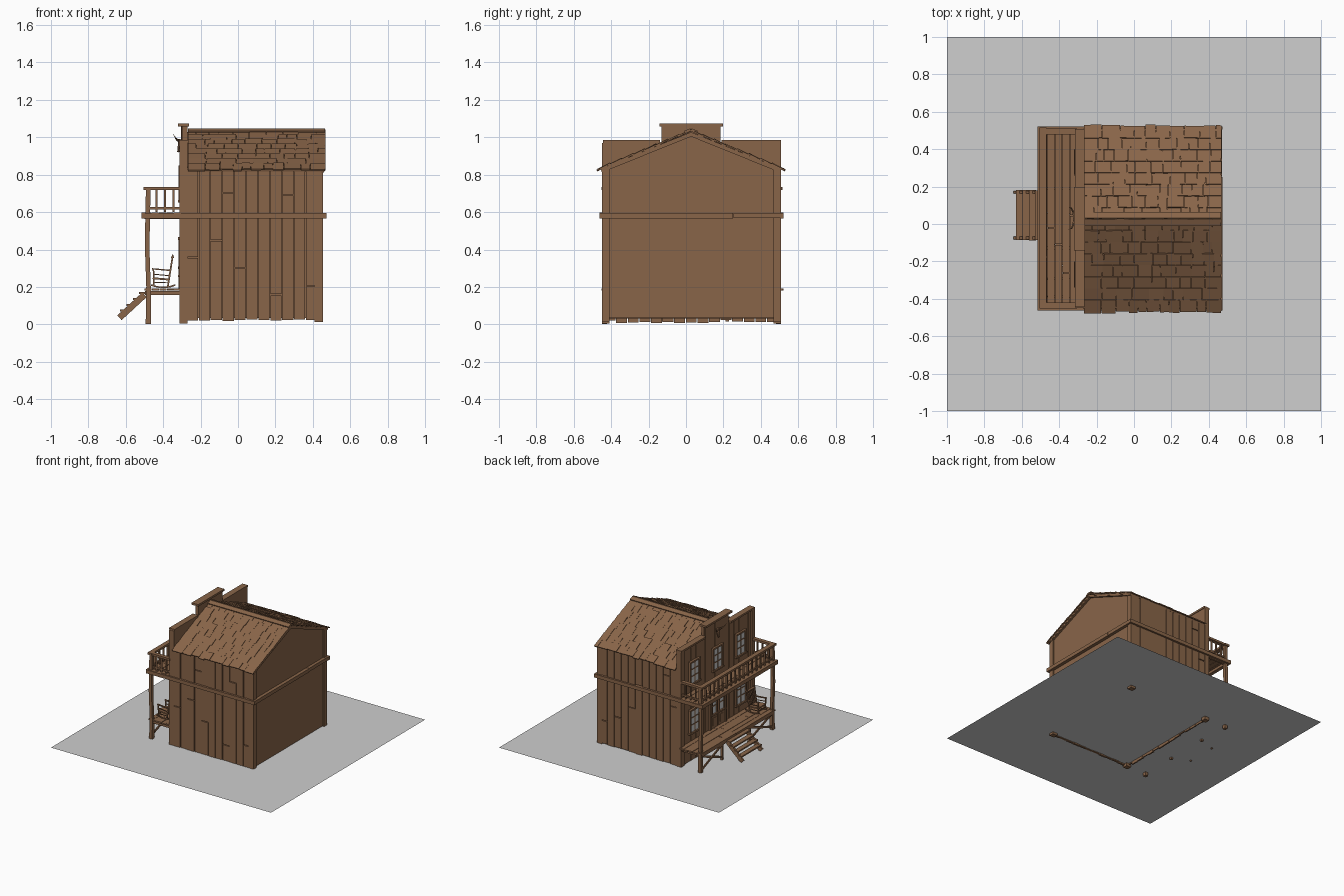
import bpy, bmesh, math, random
from mathutils import Vector, Matrix, Euler

if "Cube" in bpy.data.objects:
    bpy.data.objects.remove(bpy.data.objects["Cube"])

random.seed(4)
R = random.uniform


def mat(name, r, g, b):
    m = bpy.data.materials.new(name)
    m.diffuse_color = (r, g, b, 1)
    m.use_nodes = True
    m.node_tree.nodes["Principled BSDF"].inputs["Base Color"].default_value = m.diffuse_color
    return m


WOOD = mat("brown wood", .25, .13, .066)
GREY = mat("pale grey", .62, .62, .62)


def finish(name, bm, m):
    bmesh.ops.recalc_face_normals(bm, faces=bm.faces[:])
    me = bpy.data.meshes.new(name)
    bm.to_mesh(me)
    bm.free()
    me.materials.append(m)
    ob = bpy.data.objects.new(name, me)
    bpy.context.collection.objects.link(ob)
    return ob


def box(bm, x0, x1, y0, y1, z0, z1, rot=(0, 0, 0)):
    M = Matrix.Translation(((x0+x1)/2, (y0+y1)/2, (z0+z1)/2)) @ Euler(rot).to_matrix().to_4x4()
    bmesh.ops.create_cube(bm, size=1, matrix=M @ Matrix.Diagonal((x1-x0, y1-y0, z1-z0, 1)))


def beam(bm, a, b, w, h=None):
    a, b = Vector(a), Vector(b)
    M = Matrix.Translation((a+b)/2) @ (b-a).to_track_quat('Z', 'Y').to_matrix().to_4x4()
    bmesh.ops.create_cube(bm, size=1, matrix=M @ Matrix.Diagonal((w, h or w, (b-a).length, 1)))


def part(name, boxes, m=WOOD):
    bm = bmesh.new()
    for b in boxes:
        box(bm, *b)
    return finish(name, bm, m)


CY = .03  # centre line of the house

# ground plate
bm = bmesh.new()
bmesh.ops.create_grid(bm, x_segments=1, y_segments=1, size=1, matrix=Matrix.Translation((0, 0, .03)))
finish("ground_plate", bm, GREY)

# house core: gabled profile extruded along x
bm = bmesh.new()
prof = [(-.432, .035), (.492, .035), (.492, .835), (CY-.005, 1.025), (-.432, .835)]
f = bm.faces.new([bm.verts.new((-.28, y, z)) for y, z in prof])
ext = bmesh.ops.extrude_face_region(bm, geom=[f])
bmesh.ops.translate(bm, vec=(.725, 0, 0), verts=[v for v in ext['geom'] if isinstance(v, bmesh.types.BMVert)])
finish("house_core", bm, WOOD)


# vertical side planks with random butt joints
def spans(z0, z1):
    if random.random() < .5:
        c = R(.1, .75)
        return [(z0, c-.003), (c+.003, z1)]
    return [(z0, z1)]


for name, y0, y1, zb in (("near_side_planks", -.446, -.43, .022), ("far_side_planks", .49, .506, .035)):
    bl = []
    n = 11
    w = .70/n
    for i in range(n):
        x = -.275 + i*w
        for a, b in spans(zb + R(-.004, .004), .835):
            d = R(-.003, .003)
            bl.append((x+.002, x+w-.002, y0+d, y1+d, a, b))
    part(name, bl)

# false front: stepped parapet with vertical planks
bl = [(-.294, -.27, -.43, .49, .03, .97), (-.294, -.27, -.13, .185, .97, 1.06)]
n = 15
for i in range(n):
    w = .93/n
    y = -.437 + i*w
    top = 1.06 if -.14 < y+w/2 < .19 else .972
    d = R(-.002, .002)
    bl.append((-.302+d, -.292, y+.002, y+w-.002, R(.006, .022), top))
part("false_front", bl)
part("parapet_caps", [(-.315, -.265, -.445, -.138, .97, .985), (-.315, -.265, .19, .508, .97, .985),
                      (-.322, -.262, -.142, .197, 1.058, 1.074)])

# corner posts
part("corner_posts", [(-.312, -.27, -.448, -.408, .004, .97), (-.312, -.27, .468, .508, .004, .97),
                      (.41, .455, -.448, -.408, .012, .835), (.41, .455, .468, .508, .012, .835)])

# belt band round the house
part("belt_band", [(-.51, .472, -.462, -.444, .566, .595), (-.51, .472, .504, .522, .566, .595),
                   (.443, .472, -.46, .25, .566, .595), (.443, .470, .253, .52, .568, .596)])

# roof: two slabs, shingle rows and ridge boards
bm = bmesh.new()
RUN, DROP = .495, .205
ang = math.atan2(DROP, RUN)
L = math.hypot(RUN, DROP)
YR = .027
for s in (-1, 1):
    q = Matrix.Translation((0, YR, 1.032)) @ Matrix.Rotation(-s*ang, 4, 'X')

    def shingle(x0, x1, d0, d1, z, t, tilt=0, yaw=0):
        M = q @ Matrix.Translation(((x0+x1)/2, s*(d0+d1)/2, z)) @ Euler((-s*tilt, 0, yaw)).to_matrix().to_4x4()
        bmesh.ops.create_cube(bm, size=1, matrix=M @ Matrix.Diagonal((x1-x0, d1-d0, t, 1)))
    shingle(-.27, .462, 0, L-.012, -.010, .012)
    rows = 8
    step = L/rows
    for r in range(rows):
        x = -.268
        while x < .46:
            w = min(R(.04, .1), .468-x)
            if .468-x-w < .025:
                w = .468-x
            shingle(x+.001, x+w-.001, r*step-.004, (r+1)*step+R(-.002, .011), R(.001, .005), .008, .07+R(-.03, .03), R(-.03, .03))
            x += w
    shingle(-.268, .466, -.002, .033, .012, .008)
finish("shingle_roof", bm, WOOD)

# gable barge boards
bm = bmesh.new()
for s in (-1, 1):
    beam(bm, (.452, YR, 1.016), (.452, YR+s*.48, .822), .016, .022)
finish("gable_boards", bm, WOOD)

# porch and balcony decks, boards run along y
for name, z, x0 in (("porch_deck", .18, -.50), ("balcony_deck", .585, -.505)):
    bl = [(x0+.004, x0+.022, -.44, .50, z-.022, z-.001), (-.325, -.305, -.44, .50, z-.022, z-.001)]
    bl += [(x0+.01, -.3, y-.009, y+.009, z-.022, z-.001) for y in (-.43, -.13, .19, .49)]
    w = (-.303-x0)/5
    for i in range(5):
        c = R(-.3, .4)
        for a, b in ((-.452+R(-.006, .006), c-.002), (c+.002, .516+R(-.006, .006))):
            bl.append((x0+i*w+.001, x0+(i+1)*w-.001, a, b, z, z+.010+R(0, .003)))
    part(name, bl)
part("balcony_edge", [(-.515, -.497, -.462, .522, .566, .597)])

# porch posts, short supports and braces
bm = bmesh.new()
for y in (-.435, .495):
    beam(bm, (-.48, y, .001), (-.478, y, .2), .027)
    beam(bm, (-.478, y, .19), (-.486, y, .42), .024)
    beam(bm, (-.486, y, .41), (-.48, y, .72), .025)
for y in (-.135, .22):
    box(bm, -.49, -.472, y-.009, y+.009, .015, .17)
for a, b in ((-.435, -.135), (.495, .22)):
    beam(bm, (-.486, a, .05), (-.486, b, .16), .009, .016)
    beam(bm, (-.478, a, .16), (-.478, b, .05), .009, .016)
finish("porch_posts", bm, WOOD)

# balcony railing
bl = [(-.505, -.468, -.452, .515, .718, .735), (-.494, -.48, -.44, .50, .615, .627)]
for y in (-.435, .495):
    bl += [(-.49, -.305, y-.016, y+.016, .718, .735), (-.49, -.305, y-.006, y+.006, .615, .627)]
    bl += [(x-.005, x+.005, y-.005, y+.005, .6, .72) for x in (-.435, -.39, -.345)]
for i in range(1, 17):
    y = -.435 + i*.93/17
    bl.append((-.493, -.481, y-.006, y+.006, .595, .72, (R(-.05, .05), 0, 0)))
part("balcony_railing", bl)

# front steps
bm = bmesh.new()
for y in (-.075, .17):
    beam(bm, (-.634, y, .035), (-.50, y, .158), .014, .034)
for i in range(4):
    x, z = -.612 + i*.034, .068 + i*.031
    box(bm, x-.018, x+.02, -.088+R(-.003, .003), .183+R(-.003, .003), z, z+.011)
finish("front_steps", bm, WOOD)

# windows and door on the false front
glass, frames = [], []


def window(y, z0, z1, hw, rows, cols=2):
    glass.append((-.309, -.303, y-hw, y+hw, z0, z1))
    t = .010
    for s in (-1, 1):
        frames.append((-.317, -.30, y+s*(hw+t/2)-t/2-.001, y+s*(hw+t/2)+t/2+.001, z0-t, z1+t))
    frames.append((-.321, -.30, y-hw-.018, y+hw+.018, z0-.013, z0))
    frames.append((-.319, -.30, y-hw-.014, y+hw+.014, z1, z1+.013))
    for c in range(1, cols):
        yy = y-hw + c*2*hw/cols
        frames.append((-.313, -.303, yy-.004, yy+.004, z0, z1))
    for r in range(1, rows):
        zz = z0 + r*(z1-z0)/rows
        frames.append((-.312, -.303, y-hw, y+hw, zz-.004, zz+.004))


for y in (-.27, CY, .33):
    window(y, .665, .835, .052, 3)
for y in (-.27, .33):
    window(y, .265, .44, .055, 3)
for s in (-1, 1):  # double door
    y = CY + s*.047
    window(y, .31, .435, .027, 2, 1)
    frames.append((-.312, -.30, y-.042, y+.042, .192, .30))
    frames.append((-.316, -.30, y-.022, y+.022, .215, .278))
    frames.append((-.318, -.30, CY+s*.1-.008, CY+s*.1+.008, .19, .46))
frames.append((-.32, -.30, CY-.115, CY+.115, .45, .468))
part("window_glass", glass, GREY)
part("window_and_door_frames", frames)

# horned skull on the parapet
bm = bmesh.new()
M = Matrix.Translation((-.313, CY, .955)) @ Matrix.Rotation(.2, 4, 'Y') @ Matrix.Diagonal((.6, 1, 1, 1))
bmesh.ops.create_cone(bm, cap_ends=True, segments=8, radius1=.009, radius2=.021, depth=.07, matrix=M)
for s in (-1, 1):
    pts = [(-.318, .012, .983), (-.325, .035, .985), (-.335, .055, .998), (-.35, .058, 1.022)]
    for i in range(3):
        a, b = [Vector((p[0], CY+s*p[1], p[2])) for p in pts[i:i+2]]
        M = Matrix.Translation((a+b)/2) @ (b-a).to_track_quat('Z', 'Y').to_matrix().to_4x4()
        bmesh.ops.create_cone(bm, cap_ends=True, segments=6, radius1=.009-.003*i, radius2=.006-.003*i+.0003,
                              depth=(b-a).length, matrix=M)
finish("horned_skull", bm, WOOD)

# rocking chair on the porch
bm = bmesh.new()
c = -.34
for s in (-1, 1):
    y = c + s*.048
    arc = [(-.465+.026*i, .197+.0022*(i-2.5)**2) for i in range(6)]
    for a, b in zip(arc, arc[1:]):
        beam(bm, (a[0], y, a[1]), (b[0], y, b[1]), .007, .008)
    beam(bm, (-.45, y, .205), (-.452, y, .295), .008)
    beam(bm, (-.375, y, .203), (-.348, y, .372), .009)
    beam(bm, (-.46, y, .297), (-.36, y, .288), .012, .007)
    beam(bm, (-.45, y, .225), (-.372, y, .222), .005)
    beam(bm, (-.45, y, .268), (-.366, y, .26), .005)
box(bm, -.456, -.368, c-.05, c+.05, .238, .248, (0, .08, 0))
for k in range(5):
    y = c - .03 + k*.015
    beam(bm, (-.369, y, .245), (-.35, y, .36), .006, .004)
beam(bm, (-.35, c-.052, .358), (-.35, c+.052, .358), .018, .008)
beam(bm, (-.367, c-.05, .262), (-.367, c+.05, .262), .010, .007)
beam(bm, (-.45, c-.05, .222), (-.45, c+.05, .222), .006)
finish("rocking_chair", bm, WOOD)
